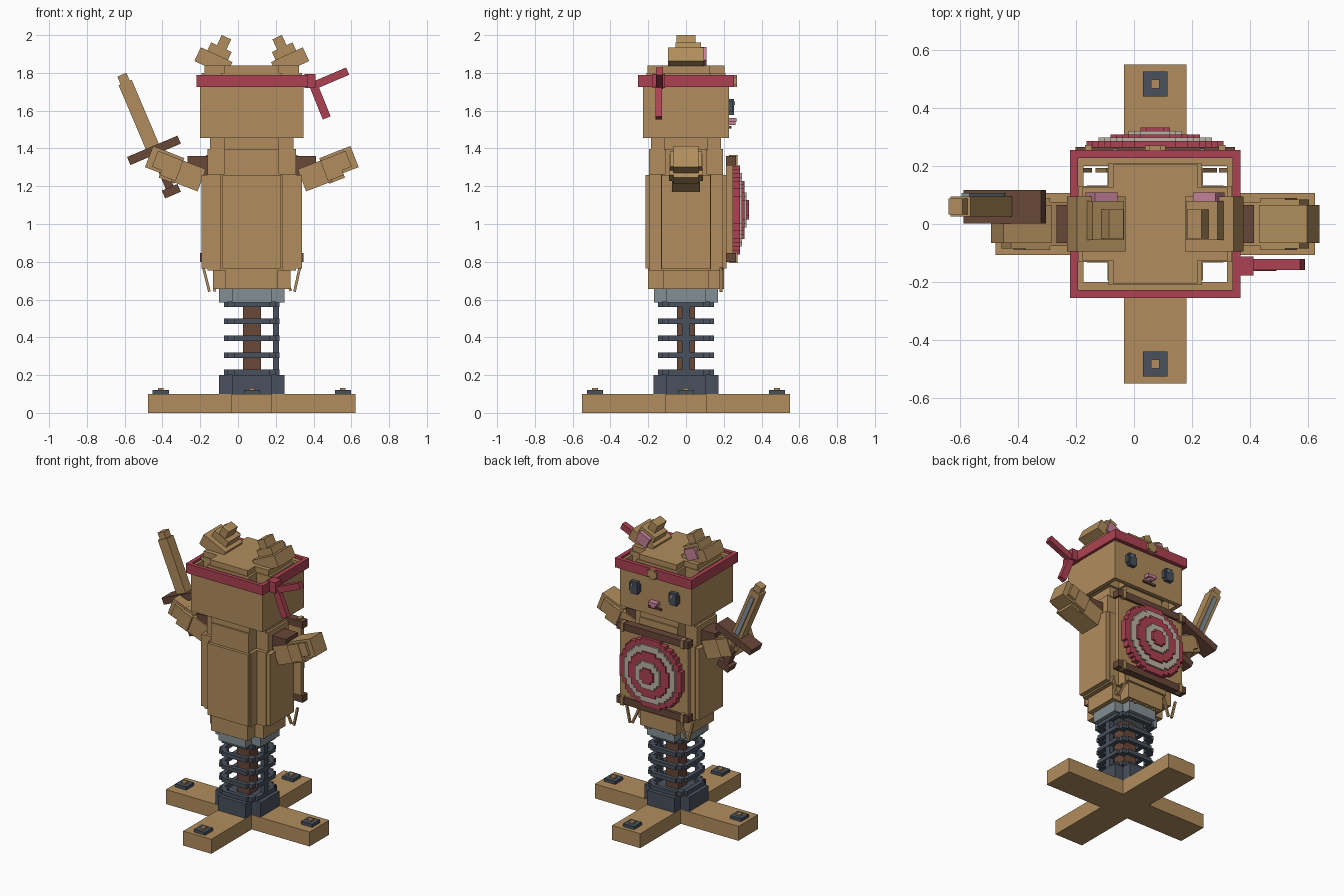
import bpy, bmesh, math, random
from mathutils import Matrix, Vector

random.seed(4)
cube = bpy.data.objects.get("Cube")
if cube:
    bpy.data.objects.remove(cube, do_unlink=True)

AXIS = 0.073  # x of the body's centre line


def material(name, r, g, b):
    m = bpy.data.materials.new(name)
    m.use_nodes = True
    m.diffuse_color = (r, g, b, 1)
    m.node_tree.nodes["Principled BSDF"].inputs["Base Color"].default_value = (r, g, b, 1)
    return m


wood = material("tan wood", .44, .27, .11)
brown = material("dark brown wood", .14, .063, .04)
red = material("red cloth", .42, .055, .085)
slate = material("dark slate metal", .066, .082, .107)
grey = material("light grey metal", .23, .28, .3)
cream = material("cream paint", .5, .45, .37)
pink = material("pink", .56, .22, .32)


def part(name, mat, boxes, tilt=0):
    """Boxes are (centre, size) pairs; tilt turns each one clockwise seen from the front."""
    bm = bmesh.new()
    turn = Matrix.Rotation(math.radians(tilt), 4, 'Y')
    for centre, size in boxes:
        place = Matrix.Translation(Vector(centre)) @ turn @ Matrix.Diagonal((*size, 1))
        bmesh.ops.create_cube(bm, size=1, matrix=place)
    mesh = bpy.data.meshes.new(name)
    bm.to_mesh(mesh)
    bm.free()
    mesh.materials.append(mat)
    obj = bpy.data.objects.new(name, mesh)
    obj.location.x = AXIS
    bpy.context.collection.objects.link(obj)
    return obj


def plus(wide, deep, arm_x, arm_y, low, high):
    """Cross-shaped column: full width and depth, with notched corners."""
    z, h = (low + high) / 2, high - low
    return [((0, 0, z), (wide, arm_y, h)), ((0, 0, z), (arm_x, deep, h))]


def frame(wide, deep, thick, low, high):
    """Four upright walls around the centre line."""
    z, h = (low + high) / 2, high - low
    out = []
    for s in (-1, 1):
        out.append(((0, s * (deep - thick) / 2, z), (wide, thick, h)))
        out.append(((s * (wide - thick) / 2, 0, z), (thick, deep - 2 * thick, h)))
    return out


def disc(radius, back, front, height, cell=.0205):
    """Stepped disc made of rows, facing +y."""
    rows, n = [], round(radius / cell)
    for i in range(-n, n + 1):
        half = round(math.sqrt(max((n + .5) ** 2 - i * i, 0)) - .5) + .5
        rows.append(((0, (back + front) / 2, height + i * cell),
                     (2 * half * cell, front - back, cell)))
    return rows


# Crossed base beams and bolts
part("base_beams", wood, [((0, 0, .05), (1.1, .215, .1)), ((0, 0, .05), (.215, 1.1, .1))])
for i, (dx, dy) in enumerate(((1, 0), (-1, 0), (0, 1), (0, -1))):
    x, y = dx * .482, dy * .482
    part(f"bolt_plate_{i}", slate, [((x, y, .11), (.085, .085, .022))])
    part(f"bolt_head_{i}", wood, [((x, y, .12), (.03, .03, .024))])

# Spring with its post, seat and cap
part("spring_seat", slate, plus(.345, .345, .21, .21, .1, .2))
part("spring_post", brown, [((0, 0, .4), (.095, .095, .42))])
part("spring_rod", slate, [((.128, 0, .4), (.03, .04, .4))])
for i in range(5):
    z = .215 + i * .09
    coil = []
    for s in (-1, 1):
        coil += [((s * .132, 0, z), (.03, .19, .028)), ((0, s * .132, z), (.19, .03, .028))]
        coil += [((s * .105, t * .105, z), (.045, .045, .028)) for t in (-1, 1)]
    part(f"spring_coil_{i}", slate, coil)
part("spring_cap", grey, plus(.345, .34, .21, .21, .585, .655))

# Body
part("waist", wood, plus(.41, .4, .28, .24, .655, .77))
part("torso", wood, plus(.53, .43, .31, .26, .765, 1.26))
part("torso_core", wood, plus(.47, .39, .33, .265, .755, 1.265))
part("chest", wood, plus(.47, .39, .29, .22, 1.26, 1.397))
part("neck", wood, plus(.44, .37, .29, .23, 1.39, 1.46))

# Straw hanging under the shield and at the sides
for i in range(9):
    x = -.24 + i * .06
    part(f"straw_{i}", wood, [((x, .185, .705), (.014, .014, .13))],
         tilt=random.choice((-1, 1)) * random.uniform(8, 28))

# Shield board with rails, pegs and target
part("shield_board", wood, [((0, .23, 1.08), (.52, .035, .5))])
for name, z in (("top", 1.335), ("bottom", .823)):
    part(f"shield_rail_{name}", brown, [((0, .238, z), (.55, .055, .048))])
    part(f"rail_pegs_{name}", wood, [((s * .23, .25, z), (.025, .045, .06)) for s in (-1, 1)])
rings = ((.225, red), (.185, cream), (.14, red), (.08, cream), (.035, red))
for i, (radius, colour) in enumerate(rings):
    part(f"target_ring_{i}", colour, disc(radius, .245, .285 + i * .012, 1.075))

# Head
part("head_walls", wood, frame(.55, .455, .028, 1.455, 1.775))
part("head_core", wood, plus(.53, .42, .32, .26, 1.46, 1.8))
part("head_top", wood, plus(.5, .41, .29, .25, 1.79, 1.838))

# Headband with badge, knot and tails
part("headband", red, frame(.588, .51, .028, 1.725, 1.79))
part("headband_badge", wood, [((0, .26, 1.757), (.07, .02, .04)), ((0, .26, 1.757), (.04, .02, .066))])
part("headband_knot", red, [((.308, -.145, 1.757), (.06, .065, .075))])
part("headband_tail_up", red, [((.42, -.14, 1.772), (.19, .038, .042))], tilt=-23)
part("headband_tail_down", red, [((.363, -.145, 1.645), (.045, .035, .18))], tilt=-22)

# Face
for side, s in (("left", 1), ("right", -1)):
    x = s * .15
    part(f"eye_{side}", slate, [((x, .24, 1.62), (.05, .03, .085)), ((x, .237, 1.62), (.075, .025, .055))])
    part(f"eye_glint_{side}", grey, [((x + .012, .256, 1.64), (.016, .008, .018))])
part("nose", pink, [((0, .245, 1.55), (.065, .045, .022)), ((0, .242, 1.533), (.03, .04, .02))])
part("mouth", brown, [((0, .232, 1.513), (.1, .016, .014))])

# Ears and arms, mirrored about the centre line
for side, s in (("left", 1), ("right", -1)):
    lean = -25 * s
    part(f"ear_base_{side}", wood, [((s * .203, 0, 1.86), (.185, .19, .08))], lean)
    part(f"ear_middle_{side}", wood, [((s * .18, .012, 1.895), (.12, .135, .09))], lean)
    part(f"ear_tip_{side}", wood, [((s * .15, 0, 1.955), (.055, .1, .075))], lean)
    part(f"ear_inner_{side}", pink, [((s * .185, .094, 1.885), (.085, .03, .075))], lean)

    rise = -21 * s
    part(f"shoulder_{side}", brown, [((s * .28, 0, 1.31), (.12, .13, .1))])
    part(f"upper_arm_{side}", wood, [((s * .335, 0, 1.258), (.15, .15, .125))], rise)
    part(f"forearm_{side}", wood, [((s * .425, 0, 1.297), (.09, .18, .115)),
                                   ((s * .425, 0, 1.297), (.09, .13, .145))], rise)
    part(f"hand_{side}", wood, [((s * .495, 0, 1.338), (.105, .13, .12)),
                                ((s * .48, 0, 1.333), (.07, .17, .09))], rise)

# Wooden sword, laid out along its own tilted axis
LEAN = -23
along = Vector((-math.sin(math.radians(23)), 0, math.cos(math.radians(23))))
guard = Vector((-.445 - AXIS, .06, 1.39))


def sword(name, mat, distance, size, shift=0):
    part(name, mat, [(guard + along * distance + Vector((0, shift, 0)), size)], LEAN)


sword("sword_blade", wood, .2, (.075, .07, .38))
sword("sword_tip", wood, .405, (.052, .055, .06))
sword("sword_edge", grey, .19, (.03, .012, .31), .04)
sword("sword_guard", brown, 0, (.29, .115, .046))
sword("sword_grip", brown, -.12, (.045, .05, .2))
sword("sword_pommel", brown, -.235, (.09, .08, .045))
